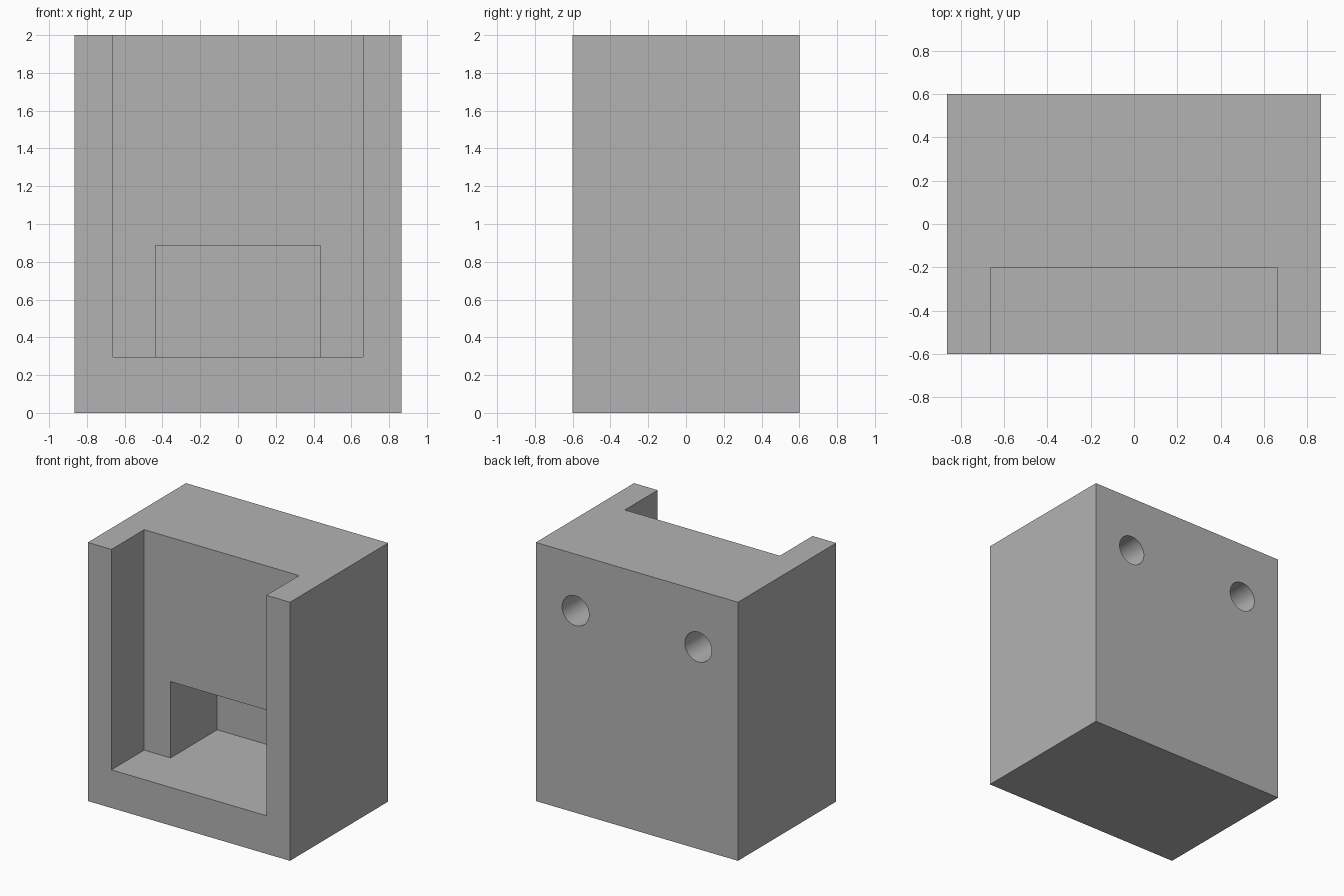
import bpy
from mathutils import Vector
from math import pi

cube = bpy.data.objects.get("Cube")
if cube:
    bpy.data.objects.remove(cube, do_unlink=True)

grey = bpy.data.materials.new("plain grey")
grey.use_nodes = True
colour = (0.45, 0.45, 0.45, 1)
grey.diffuse_color = colour
grey.node_tree.nodes["Principled BSDF"].inputs["Base Color"].default_value = colour


def box(name, low, high):
    """Box between two opposite corners."""
    low, high = Vector(low), Vector(high)
    bpy.ops.mesh.primitive_cube_add(size=1, location=(low + high) / 2)
    obj = bpy.context.object
    obj.name = name
    obj.scale = high - low
    bpy.ops.object.transform_apply(location=False, rotation=False, scale=True)
    obj.data.materials.append(grey)
    return obj


def cut(target, cutter):
    """Subtract a hidden cutter from the target."""
    cutter.hide_render = True
    mod = target.modifiers.new(cutter.name, "BOOLEAN")
    mod.operation = "DIFFERENCE"
    mod.solver = "EXACT"
    mod.object = cutter
    bpy.context.view_layer.objects.active = target
    bpy.ops.object.modifier_apply(modifier=mod.name)
    bpy.data.objects.remove(cutter, do_unlink=True)


# Solid outer block
WIDTH, DEPTH, FLOOR = 0.865, 0.6, 0.295
body = box("holder_body", (-WIDTH, -DEPTH, 0), (WIDTH, DEPTH, 2))

# Front pocket, open at the front and top
cut(body, box("front_pocket", (-0.663, -1, FLOOR), (0.663, -0.2, 2.5)))

# Deeper recess at the foot of the pocket
cut(body, box("lower_recess", (-0.437, -0.4, FLOOR), (0.437, 0.37, 0.885)))

# Blind round mounting holes in the back
HOLE_DEPTH = 0.5
for side in (-1, 1):
    bpy.ops.mesh.primitive_cylinder_add(
        vertices=48, radius=0.115, depth=2 * HOLE_DEPTH,
        location=(side * 0.525, DEPTH, 1.563), rotation=(pi / 2, 0, 0))
    hole = bpy.context.object
    hole.name = "mounting_hole"
    hole.data.materials.append(grey)
    cut(body, hole)

# Smooth hole walls, crisp edges elsewhere
bpy.ops.object.select_all(action="DESELECT")
body.select_set(True)
bpy.context.view_layer.objects.active = body
bpy.ops.object.shade_smooth_by_angle()
